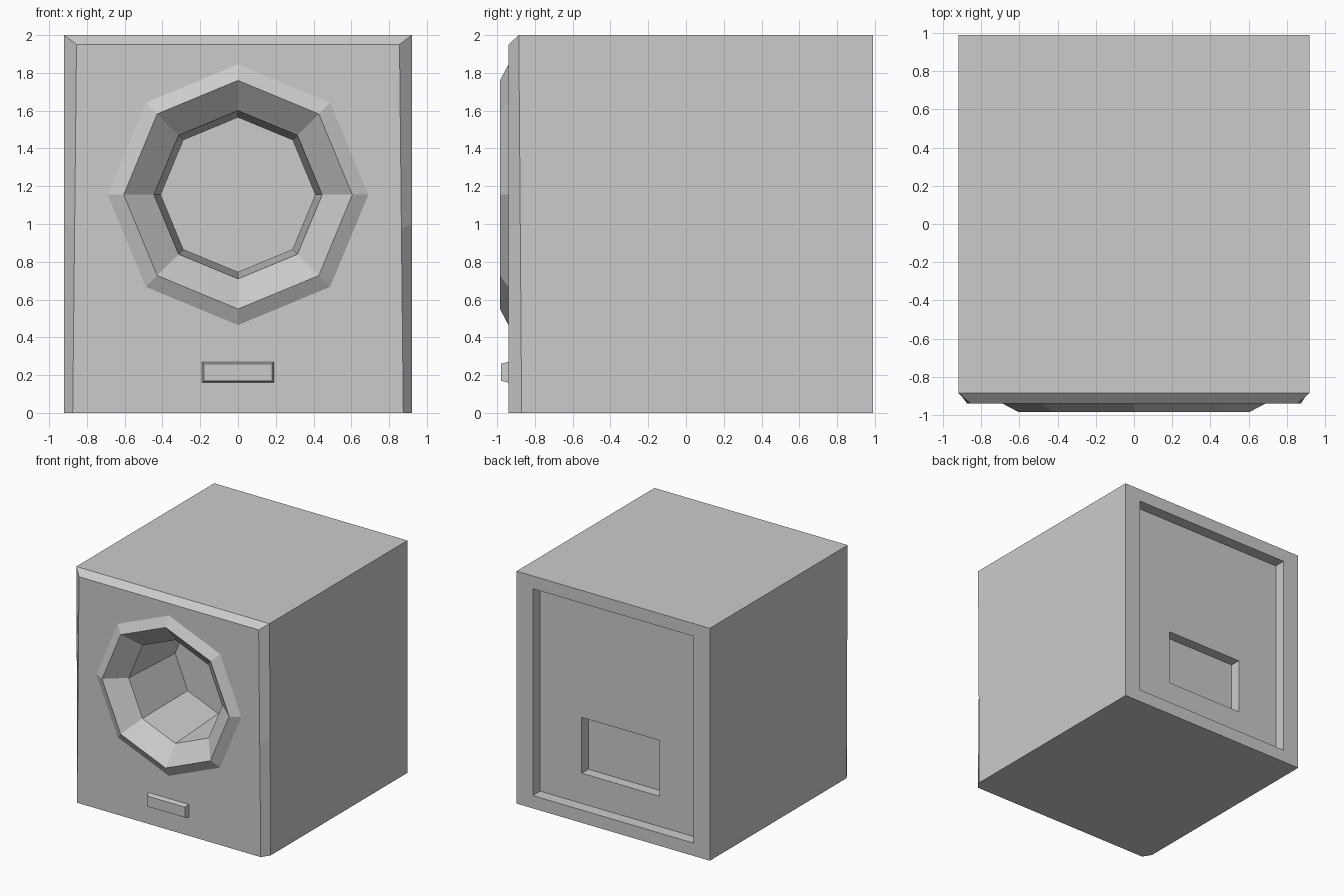
import bpy, bmesh, math

if "Cube" in bpy.data.objects:
    bpy.data.objects.remove(bpy.data.objects["Cube"], do_unlink=True)

GREY = (0.6, 0.6, 0.6, 1.0)
grey = bpy.data.materials.new("plain grey")
grey.use_nodes = True
grey.diffuse_color = GREY
grey.node_tree.nodes["Principled BSDF"].inputs["Base Color"].default_value = GREY

CENTRE_Z = 1.155


def frame(z0, z1, half, y, half_top=None, y_top=None):
    """Upright rectangle as eight points: side middles and corners, from the right middle."""
    ht = half if half_top is None else half_top
    yt = y if y_top is None else y_top
    hm, ym, zm = (half + ht) / 2, (y + yt) / 2, (z0 + z1) / 2
    return [(hm, ym, zm), (ht, yt, z1), (0, yt, z1), (-ht, yt, z1),
            (-hm, ym, zm), (-half, y, z0), (0, y, z0), (half, y, z0)]


def octagon(radius, y):
    return [(radius * math.cos(i * math.pi / 4), y,
             CENTRE_Z + radius * math.sin(i * math.pi / 4)) for i in range(8)]


def loft(name, loops, cap_back=False, cap_front=False):
    """Bridge eight-point loops, ordered along the surface from back to front."""
    bm = bmesh.new()
    rings = [[bm.verts.new(p) for p in loop] for loop in loops]
    for a, b in zip(rings, rings[1:]):
        for i in range(8):
            j = (i + 1) % 8
            bm.faces.new((a[i], a[j], b[j], b[i]))
    if cap_back:
        bm.faces.new(rings[0][::-1])
    if cap_front:
        bm.faces.new(rings[-1])
    mesh = bpy.data.meshes.new(name)
    bm.to_mesh(mesh)
    bm.free()
    mesh.materials.append(grey)
    obj = bpy.data.objects.new(name, mesh)
    bpy.context.collection.objects.link(obj)
    return obj


# Cabinet: stepped rear recess, box sides, bevelled front with a round opening
loft("cabinet", [
    frame(0.37, 0.85, 0.37, 0.80),
    frame(0.37, 0.85, 0.37, 0.89),
    frame(0.11, 1.89, 0.765, 0.89),
    frame(0.11, 1.89, 0.765, 0.99),
    frame(0, 2, 0.92, 0.99),
    frame(0, 2, 0.92, -0.87, y_top=-0.885),
    frame(0, 1.95, 0.875, -0.94, half_top=0.855),
    octagon(0.69, -0.94),
], cap_back=True)

# Speaker horn: raised rim, funnel and deep well
loft("speaker_horn", [
    octagon(0.69, -0.94),
    octagon(0.605, -0.985),
    octagon(0.445, -0.85),
    octagon(0.41, -0.27),
], cap_front=True)

# Small raised plate below the horn
loft("front_plate", [
    frame(0.16, 0.27, 0.19, -0.94),
    frame(0.17, 0.26, 0.18, -0.98),
], cap_front=True)
